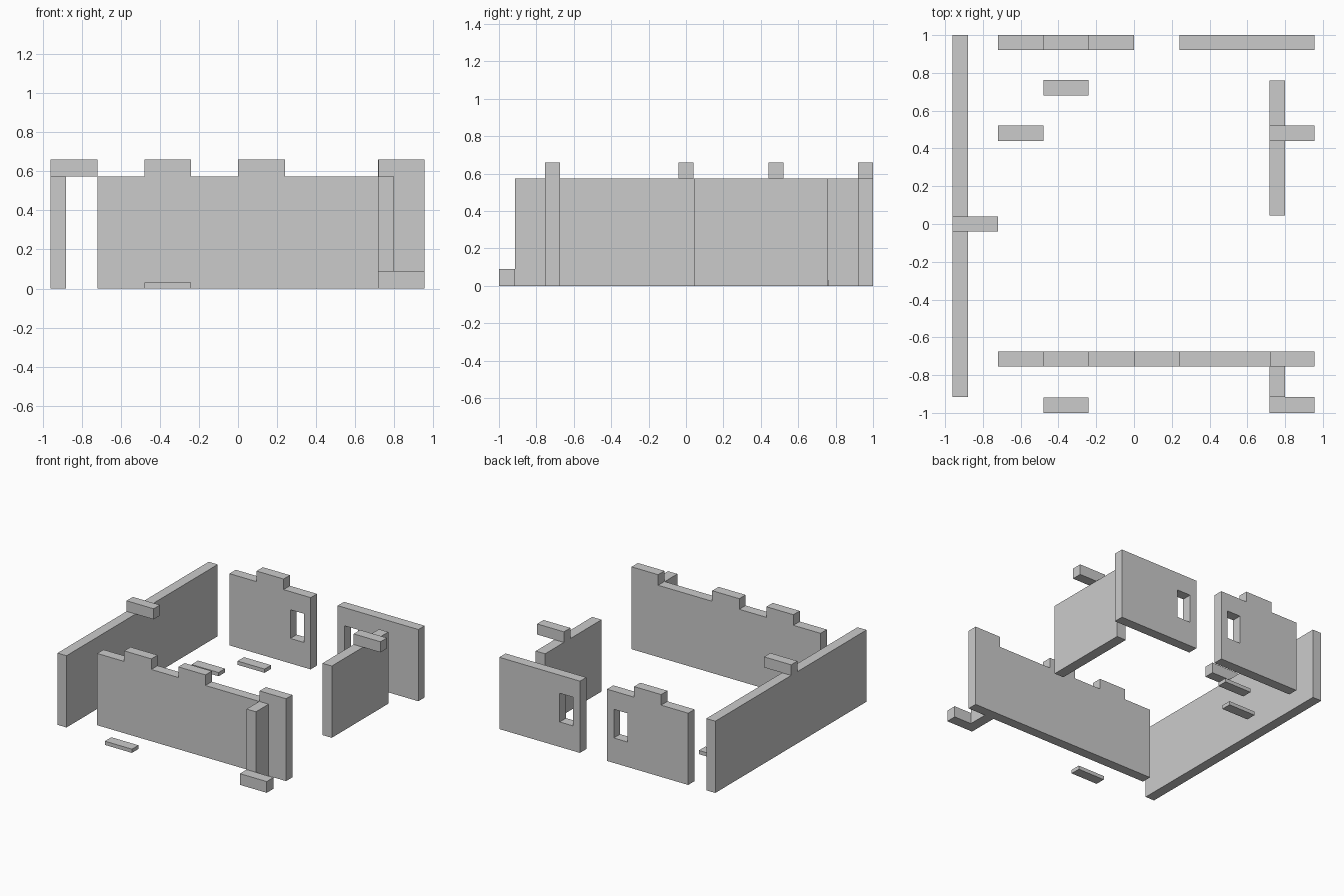
import bpy
import bmesh
from mathutils import Vector

if "Cube" in bpy.data.objects:
    bpy.data.objects.remove(bpy.data.objects["Cube"])

WALL_H, TOP_H = 0.575, 0.66


def mesh_object(name, bm):
    bmesh.ops.recalc_face_normals(bm, faces=bm.faces)
    me = bpy.data.meshes.new(name)
    bm.to_mesh(me)
    bm.free()
    ob = bpy.data.objects.new(name, me)
    bpy.context.collection.objects.link(ob)
    return ob


def box(name, x0, x1, y0, y1, z0, z1):
    bm = bmesh.new()
    bmesh.ops.create_cube(bm, size=1)
    for v in bm.verts:
        v.co = Vector((x1 if v.co.x > 0 else x0,
                       y1 if v.co.y > 0 else y0,
                       z1 if v.co.z > 0 else z0))
    return mesh_object(name, bm)


def battlement_wall(name, x0, x1, y0, y1, merlons=()):
    """Wall along x whose outline steps up at each merlon."""
    outline = [(x1, 0), (x0, 0)]
    top = [(x0, WALL_H)]
    for a, b in merlons:
        top += [(a, WALL_H), (a, TOP_H), (b, TOP_H), (b, WALL_H)]
    top.append((x1, WALL_H))
    # a merlon flush with the wall end leaves repeated points
    for p in top:
        if top.count(p) == 1:
            outline.append(p)
    bm = bmesh.new()
    face = bm.faces.new([bm.verts.new((x, y0, z)) for x, z in outline])
    ext = bmesh.ops.extrude_face_region(bm, geom=[face], use_keep_orig=True)
    moved = [g for g in ext["geom"] if isinstance(g, bmesh.types.BMVert)]
    bmesh.ops.translate(bm, verts=moved, vec=(0, y1 - y0, 0))
    return mesh_object(name, bm)


def cut_window(wall, x0, x1):
    cutter = box(wall.name + "_window_cutter", x0, x1, 0.85, 1.05, 0.20, 0.43)
    cutter.hide_render = True
    cutter.display_type = 'WIRE'
    mod = wall.modifiers.new("window", 'BOOLEAN')
    mod.operation = 'DIFFERENCE'
    mod.solver = 'EXACT'
    mod.object = cutter
    bpy.context.view_layer.objects.active = wall
    bpy.ops.object.modifier_apply(modifier=mod.name)
    bpy.data.objects.remove(cutter)


# Front wall with three merlons
battlement_wall("front_wall", -0.72, 0.955, -0.755, -0.675,
                [(-0.48, -0.24), (0.0, 0.24), (0.72, 0.955)])

# Back walls, each with a window next to the gateway
back_left = battlement_wall("back_wall_left", -0.72, 0.0, 0.92, 1.0,
                            [(-0.48, -0.24)])
cut_window(back_left, -0.18, -0.06)
back_right = battlement_wall("back_wall_right", 0.24, 0.955, 0.92, 1.0)
cut_window(back_right, 0.30, 0.42)

# Side walls and the short wall in front
box("left_wall", -0.96, -0.88, -0.915, 1.0, 0, WALL_H)
box("right_wall", 0.717, 0.80, 0.045, 0.76, 0, WALL_H)
box("front_stub_wall", 0.717, 0.80, -0.915, -0.755, 0, WALL_H)

# Blocks lying across the side walls
box("left_wall_block", -0.96, -0.72, -0.04, 0.04, WALL_H, TOP_H)
box("right_wall_block", 0.717, 0.955, 0.44, 0.522, WALL_H, TOP_H)

# Low step in front of the stub wall
box("front_step", 0.717, 0.955, -1.0, -0.915, 0, 0.09)

# Loose floor slabs
for i, (x, y) in enumerate([(-0.48, -1.0), (-0.48, 0.68), (-0.72, 0.44)]):
    box(f"floor_slab_{i + 1}", x, x + 0.24, y, y + 0.082, 0, 0.03)
